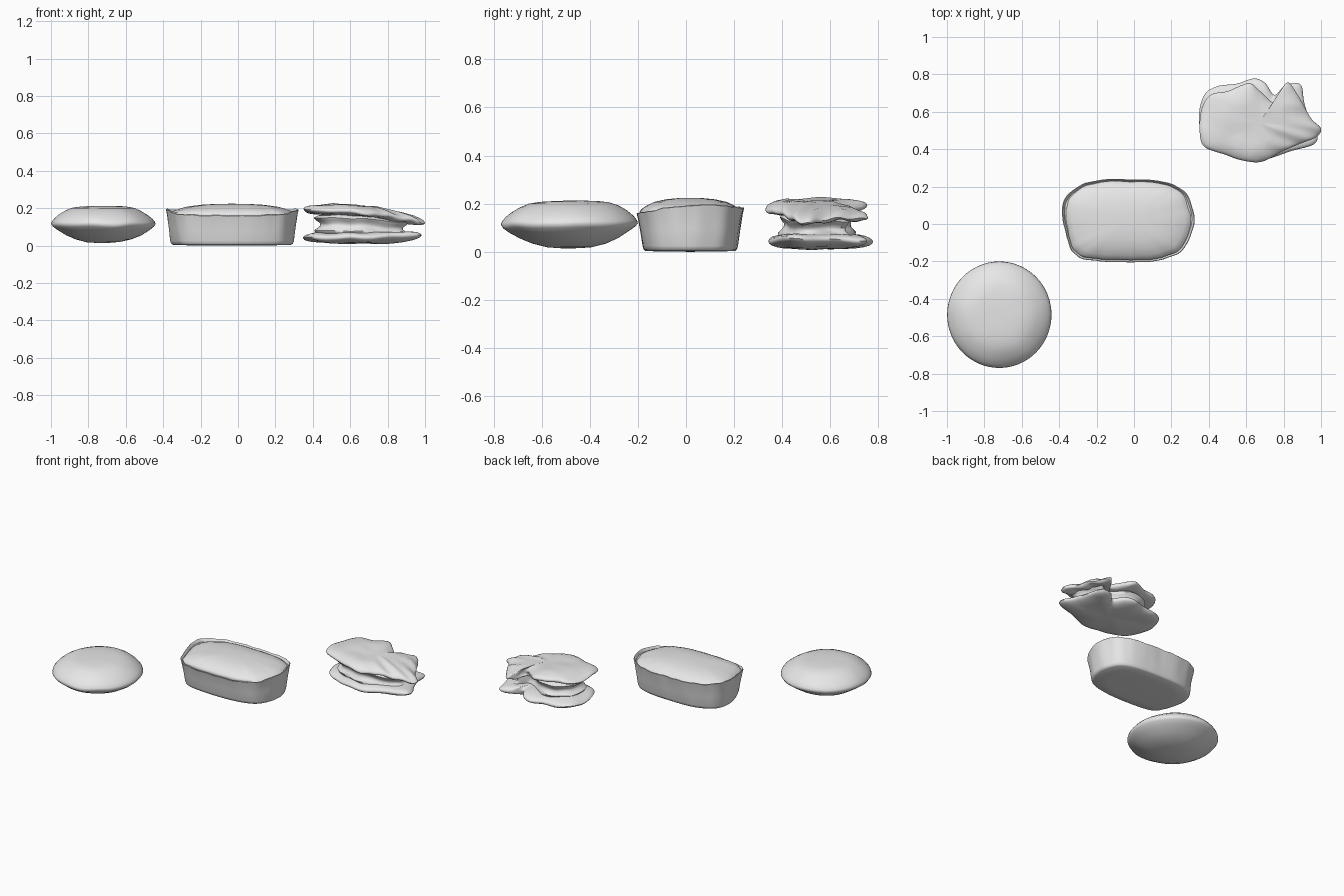
import bpy, math
from mathutils import Vector, noise

if "Cube" in bpy.data.objects:
    bpy.data.objects.remove(bpy.data.objects["Cube"])

grey = bpy.data.materials.new("plain grey")
grey.diffuse_color = (0.8, 0.8, 0.8, 1)
grey.use_nodes = True
grey.node_tree.nodes["Principled BSDF"].inputs["Base Color"].default_value = grey.diffuse_color


def smooth_loop(pts, per=8):
    """Closed smooth curve through 2D points."""
    out, n = [], len(pts)
    for i in range(n):
        a, b, c, d = (Vector(pts[(i + k) % n]) for k in (-1, 0, 1, 2))
        for j in range(per):
            t = j / per
            out.append(0.5 * (2 * b + (c - a) * t + (2 * a - 5 * b + 4 * c - d) * t * t
                              + (3 * b - a - 3 * c + d) * t ** 3))
    return out


def loft(name, rings, start, end, angle=60):
    """Skin a stack of equal-length rings; close each end to a point."""
    n = len(rings[0])
    verts = [v for r in rings for v in r] + [start, end]
    s, e, last = len(verts) - 2, len(verts) - 1, (len(rings) - 1) * n
    faces = []
    for i in range(n):
        j = (i + 1) % n
        faces.append((s, j, i))
        faces.append((e, last + i, last + j))
        for k in range(len(rings) - 1):
            faces.append((k * n + i, k * n + j, k * n + n + j, k * n + n + i))
    me = bpy.data.meshes.new(name)
    me.from_pydata(verts, [], faces)
    me.materials.append(grey)
    ob = bpy.data.objects.new(name, me)
    bpy.context.collection.objects.link(ob)
    bpy.ops.object.select_all(action='DESELECT')
    ob.select_set(True)
    bpy.context.view_layer.objects.active = ob
    bpy.ops.object.shade_smooth_by_angle(angle=math.radians(angle))
    return ob


def bump(x, y, scale, amount, seed=0.0):
    return amount * noise.noise(Vector((x * scale, y * scale, seed)))


# Round bun: lens-shaped lathe with a flattened top
bun_profile = [(.04, .015), (.09, .019), (.15, .034), (.20, .055), (.245, .083), (.27, .102),
               (.279, .115), (.276, .127), (.262, .145), (.235, .167), (.20, .188),
               (.165, .202), (.12, .209), (.06, .212)]
bun_rings = []
for r, z in bun_profile:
    ring = []
    for i in range(64):
        a = 2 * math.pi * i / 64
        x, y = r * math.cos(a), 1.02 * r * math.sin(a)
        wave = bump(x, y, 7, 0.006) * r / .28
        ring.append((-.72 + x, -.485 + y, z + wave + 0.012 * y * (z > .08)))
    bun_rings.append(ring)
loft("round_bun", bun_rings, (-.72, -.485, .014), (-.72, -.485, .212))

# Oval loaf in a flared case with a crinkled rim
oval = smooth_loop([(-.385, .06), (-.345, .17), (-.22, .23), (-.05, .24), (.16, .225), (.275, .17),
                    (.32, .05), (.30, -.08), (.22, -.168), (.02, -.205), (-.27, -.185), (-.35, -.10)])
oc = Vector((-.033, .018))


def rim_height(d):
    return (.172 + .05 * d.y + .022 * min(1, abs(d.x) / .35) ** 5
            + bump(d.x, d.y, 22, .006))


def oval_ring(sx, sy, z=None, rim=None):
    """Scaled oval; z is fixed, or a share of the rim height plus nothing."""
    ring = []
    for p in oval:
        d = p - oc
        h = z if rim is None else rim * rim_height(d)
        crinkle = 1 + bump(d.x, d.y, 16, .022, h * 4) * min(1, h / .1)
        ring.append((oc.x + d.x * sx * crinkle, oc.y + d.y * sy * crinkle, h))
    return ring


case = [oval_ring(.6, .6, .001), oval_ring(.89, .84, .004), oval_ring(.92, .87, .010),
        oval_ring(.935, .89, .025), oval_ring(.955, .93, rim=.5), oval_ring(.985, .975, rim=.85),
        oval_ring(1, 1, rim=.985), oval_ring(.99, .985, rim=1), oval_ring(.975, .965, rim=.97),
        oval_ring(.96, .945, rim=.90)]
loft("loaf_case", case, (oc.x, oc.y, 0), (oc.x, oc.y, .15), 50)
loaf = [oval_ring(.94, .92, .15), oval_ring(.965, .95, .163), oval_ring(.94, .92, .176),
        oval_ring(.86, .83, .190), oval_ring(.70, .68, .207), oval_ring(.48, .46, .218),
        oval_ring(.24, .23, .223)]
loft("loaf_top", loaf, (oc.x, oc.y, .15), (oc.x, oc.y, .224))


# Folded pastry: two wavy slabs with a filling between
def slab(name, outline, centre, middle, thick, seed, folds=0.0):
    c = Vector(centre)
    loop = smooth_loop(outline, 6)
    steps = [.25, .5, .7, .84, .93, .98, 1]
    sides = [(s, -1) for s in steps] + [(s, 1) for s in reversed(steps[:-1])]

    def place(p, s, side):
        q = c + (p - c) * s
        h = thick * math.sqrt(max(0, 1 - s ** 4))
        crease = folds * math.sin(75 * (q.y + .35 * q.x)) * max(0, min(1, (q.x - .62) / .15))
        z = middle(q.x, q.y) + side * h + bump(q.x, q.y, 9, .010, seed) + crease
        return (q.x, q.y, z)
    rings = [[place(p, s, d) for p in loop] for s, d in sides]
    return loft(name, rings, place(c, 0, -1), place(c, 0, 1))


def top_middle(x, y):
    z = .192 - .072 * max(0, (x - .55) / .45) ** 1.5
    z -= .10 * max(0, .42 - y)                            # dips at the front
    return z - .16 * max(0, y - .64) * (x > .75)          # drooping back flap


def base_middle(x, y):
    return .044 + .012 * max(0, (x - .8) / .2)


top_outline = [(.352, .48), (.36, .61), (.41, .69), (.50, .71), (.57, .74), (.625, .752), (.68, .705),
               (.75, .648), (.785, .715), (.825, .757), (.87, .70), (.91, .63), (.95, .56), (1.0, .51),
               (.975, .465), (.89, .43), (.79, .387), (.68, .332), (.57, .342), (.49, .37), (.38, .41)]
base_outline = [(.347, .55), (.37, .68), (.44, .735), (.55, .75), (.64, .778), (.70, .755), (.75, .69),
                (.80, .735), (.85, .752), (.895, .74), (.91, .65), (.94, .56), (.98, .48), (.96, .425),
                (.84, .39), (.70, .345), (.58, .35), (.48, .385), (.39, .43)]
slab("pastry_top", top_outline, (.67, .54), top_middle, .030, 1.0, .004)
slab("pastry_base", base_outline, (.67, .55), base_middle, .032, 5.0)

# Filling with a narrow waist
fill_loop = smooth_loop([(.41, .55), (.46, .66), (.60, .70), (.74, .62), (.83, .68), (.88, .58),
                         (.91, .49), (.80, .43), (.68, .39), (.55, .40), (.45, .44)], 8)
fc = Vector((.67, .54))
fill_rings = []
for s, z in [(.7, .05), (.96, .06), (1, .078), (.93, .09), (.87, .102), (.87, .118),
             (.95, .132), (1, .146), (.92, .158), (.7, .165)]:
    ring = []
    for p in fill_loop:
        d = (p - fc) * s * (1 + bump(p.x, p.y, 10, .08, z * 12))
        drop = .45 * max(0, .192 - top_middle(p.x, p.y)) * z / .15
        ring.append((fc.x + d.x, fc.y + d.y, z - drop + bump(p.x, p.y, 8, .012, 3)))
    fill_rings.append(ring)
loft("pastry_filling", fill_rings, (fc.x, fc.y, .05), (fc.x, fc.y, .165))
